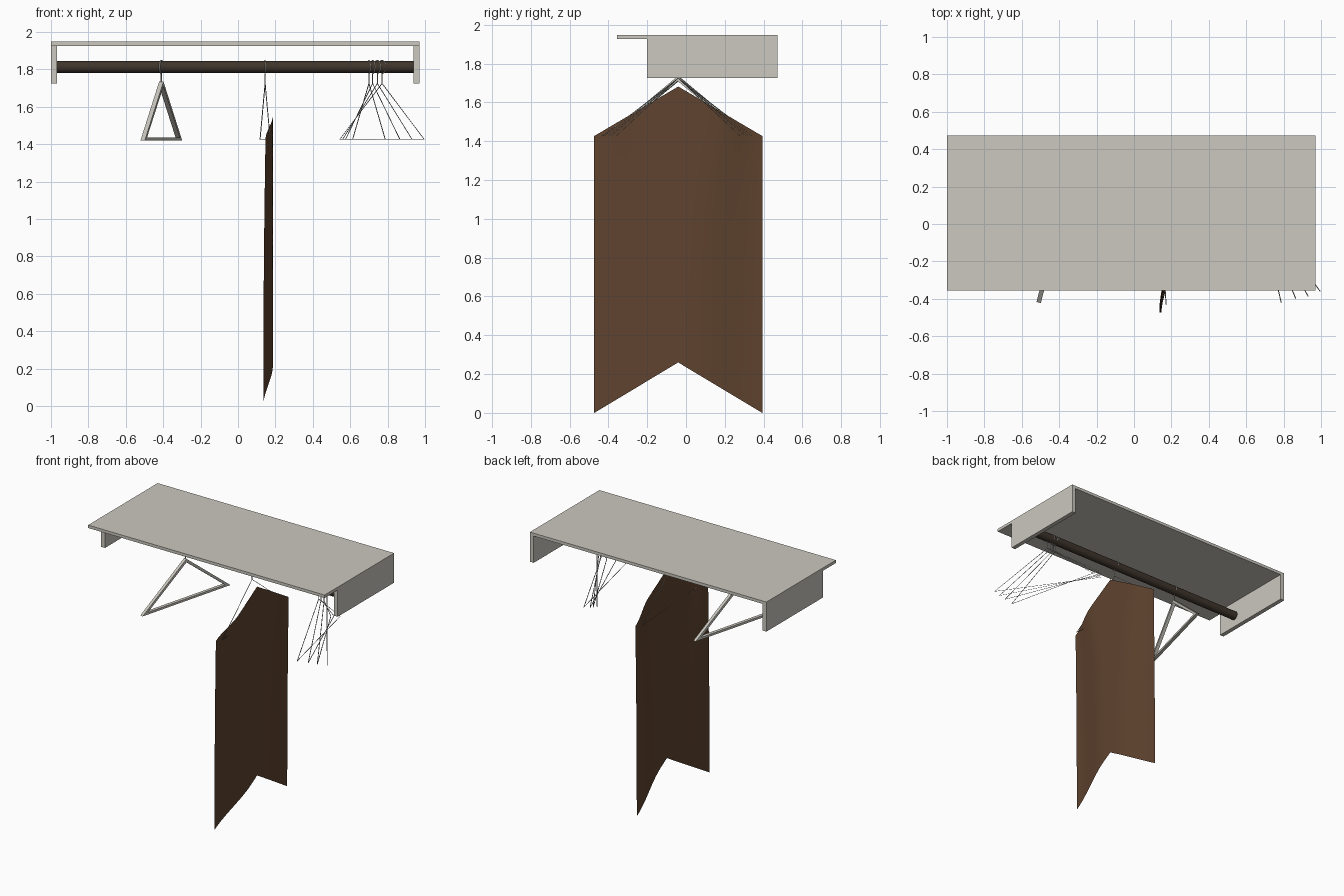
import bpy, bmesh, math
from mathutils import Vector

cube = bpy.data.objects.get("Cube")
if cube:
    bpy.data.objects.remove(cube, do_unlink=True)


def material(name, rgb):
    m = bpy.data.materials.new(name)
    m.use_nodes = True
    m.diffuse_color = (*rgb, 1)
    m.node_tree.nodes["Principled BSDF"].inputs["Base Color"].default_value = (*rgb, 1)
    return m


PAINT = material("pale grey paint", (0.6, 0.58, 0.52))
DARK = material("dark brown wood", (0.05, 0.035, 0.025))
CLOTH = material("brown cloth", (0.115, 0.056, 0.028))
WIRE = material("grey wire", (0.45, 0.45, 0.43))

ROD_Y, ROD_Z, ROD_R = -0.04, 1.813, 0.032
APEX_Z, BASE_Z = 1.725, 1.427


def finish(name, bm, mat, smooth=False):
    mesh = bpy.data.meshes.new(name)
    bm.to_mesh(mesh)
    bm.free()
    mesh.materials.append(mat)
    ob = bpy.data.objects.new(name, mesh)
    bpy.context.collection.objects.link(ob)
    if smooth:
        for p in mesh.polygons:
            p.use_smooth = True
    return ob


def box(name, lo, hi, mat):
    bm = bmesh.new()
    bmesh.ops.create_cube(bm, size=1)
    for v in bm.verts:
        v.co = [a + (c + 0.5) * (b - a) for a, b, c in zip(lo, hi, v.co)]
    return finish(name, bm, mat)


def wire(name, paths, radius, mat):
    curve = bpy.data.curves.new(name, 'CURVE')
    curve.dimensions = '3D'
    curve.bevel_depth = radius
    curve.bevel_resolution = 1
    curve.use_fill_caps = True
    for points, closed in paths:
        s = curve.splines.new('POLY')
        s.points.add(len(points) - 1)
        for p, co in zip(s.points, points):
            p.co = (*co, 1)
        s.use_cyclic_u = closed
    curve.materials.append(mat)
    ob = bpy.data.objects.new(name, curve)
    bpy.context.collection.objects.link(ob)


# Shelf board and its end panels
box("shelf_board", (-1, -0.355, 1.926), (0.97, 0.472, 1.948), PAINT)
for name, x in (("right_panel", -1), ("left_panel", 0.938)):
    box(name, (x, -0.2, 1.725), (x + 0.032, 0.472, 1.926), PAINT)

# Hanging rod
bpy.ops.mesh.primitive_cylinder_add(vertices=32, radius=ROD_R, depth=1.906,
                                    location=(-0.015, ROD_Y, ROD_Z),
                                    rotation=(0, math.pi / 2, 0))
rod = bpy.context.object
rod.name = "hanging_rod"
rod.data.materials.append(DARK)
bpy.ops.object.shade_smooth_by_angle()


def hanger_frame(x, dx, dy):
    """Return a function placing (along, up) points in the hanger's plane."""
    d = Vector((dx, dy, 0)).normalized()
    return lambda t, z: Vector((x, ROD_Y, 0)) + d * t + Vector((0, 0, z))


def hook(place):
    r = ROD_R + 0.003
    arc = [math.radians(200 - i * 290 / 20) for i in range(21)]
    return [place(r * math.cos(a), ROD_Z + r * math.sin(a)) for a in arc] + [place(0, APEX_Z)]


# Wire hangers: rod position and offset of the front end
hangers = [(0.145, 0.027, -0.39), (0.70, 0.087, -0.38), (0.72, 0.145, -0.36),
           (0.745, 0.185, -0.345), (0.77, 0.225, -0.32)]
for i, (x, dx, dy) in enumerate(hangers):
    place = hanger_frame(x, dx, dy)
    half = math.hypot(dx, dy)
    tri = [place(0, APEX_Z), place(half, BASE_Z), place(-half, BASE_Z)]
    wire(f"wire_hanger_{i + 1}", [(hook(place), False), (tri, True)], 0.0025, WIRE)

# Thick hanger: a flat triangular frame with a wire hook
place = hanger_frame(-0.41, -0.1, -0.38)
side = Vector((0.38, -0.1, 0)).normalized() * 0.012
outer = [(0, 1.735), (0.393, 1.42), (-0.393, 1.42)]
inner = [(0, 1.71), (0.345, 1.436), (-0.345, 1.436)]
bm = bmesh.new()
rings = [[bm.verts.new(place(*p) + side * s) for p in tri]
         for tri, s in ((outer, -1), (outer, 1), (inner, 1), (inner, -1))]
for k in range(4):
    a, b = rings[k], rings[(k + 1) % 4]
    for j in range(3):
        n = (j + 1) % 3
        bm.faces.new((a[j], a[n], b[n], b[j]))
bmesh.ops.recalc_face_normals(bm, faces=bm.faces)
finish("thick_hanger", bm, PAINT)
wire("thick_hanger_hook", [(hook(place), False)], 0.004, WIRE)

# Draped cloth: a sheet bowed sideways, with a peaked top and notched hem
bm = bmesh.new()
COLS, ROWS, HALF = 32, 12, 0.433
grid = []
for i in range(COLS + 1):
    s = 2 * i / COLS - 1
    u = 1 - abs(s)
    column = []
    for j in range(ROWS + 1):
        t = j / ROWS
        low, high = 0.26 * u, 1.427 + 0.255 * u
        w = min(1, u / (0.85 - 0.35 * t ** 3))
        edge = 0.135 + 0.012 * t ** 2
        x = edge + (0.187 - edge) * w * w * (3 - 2 * w)
        column.append(bm.verts.new((x, ROD_Y + s * HALF, low + (high - low) * t)))
    grid.append(column)
for a, b in zip(grid, grid[1:]):
    for j in range(ROWS):
        bm.faces.new((a[j], b[j], b[j + 1], a[j + 1]))
finish("draped_cloth", bm, CLOTH, smooth=True)
